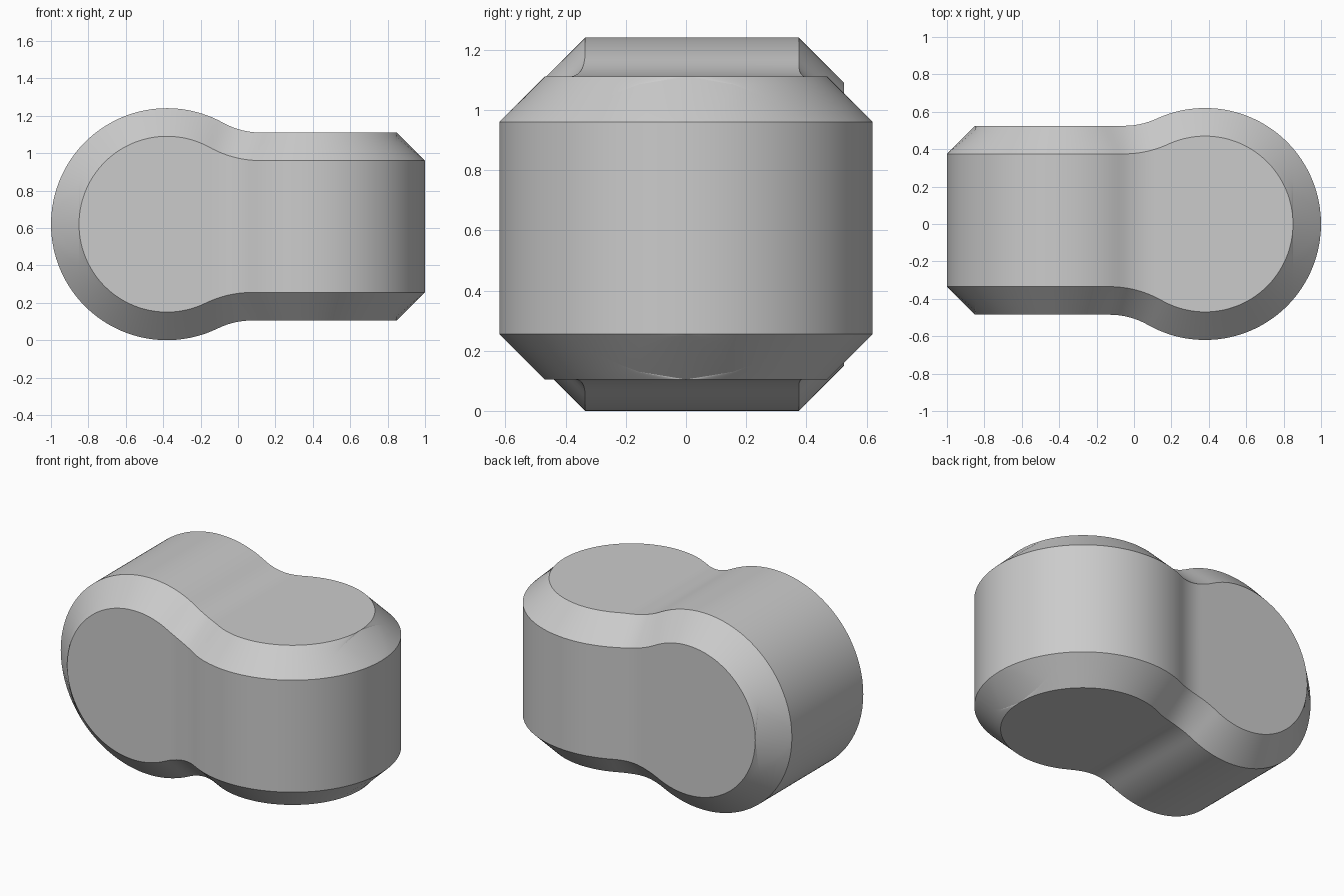
import bpy, bmesh, math

cube = bpy.data.objects.get("Cube")
if cube:
    bpy.data.objects.remove(cube, do_unlink=True)

R = 0.62        # radius of both drums
CX = 0.38       # drum centre distance from the middle
FILLET = 0.41   # blend radius between drum and flat bar
CHAMFER = 0.15
STEPS = 6       # strips across the chamfer


def profile(x, bar, inset):
    """Half height of drum + blend + flat bar, shrunk inward by inset."""
    reach = math.sqrt((R + FILLET) ** 2 - (bar + FILLET) ** 2)
    u = x + CX
    if u >= reach:
        return bar - inset
    if u >= reach * R / (R + FILLET) - inset * reach / (R + FILLET):
        return bar + FILLET - math.sqrt((FILLET + inset) ** 2 - (u - reach) ** 2)
    return math.sqrt(max(0, (R - inset) ** 2 - u * u))


def spread(a, b, n):
    """Stations from a to b, closer together at both ends."""
    return [a + (b - a) * (1 - math.cos(math.pi * i / n)) / 2 for i in range(n)]


def section(x):
    """Chamfered cross-section ring at station x."""
    low = max(0, CHAMFER - (1 - x))
    high = min(CHAMFER, 1 + x)
    ring = []
    # each corner: side sign, side bar, vertical sign, vertical bar
    for i, (sy, by, sz, bz) in enumerate([(1, 0.525, 1, 0.49), (1, 0.525, -1, 0.515),
                                          (-1, 0.485, -1, 0.515), (-1, 0.485, 1, 0.49)]):
        corner = []
        for k in range(STEPS + 1):
            d = low + (high - low) * k / STEPS
            corner.append((x, sy * profile(-x, by, CHAMFER - d),
                           R + sz * profile(x, bz, d)))
        ring += corner[::-1] if i % 2 else corner
    return ring


# Loft the two crossed drums as one body
edge = 1 - CHAMFER
stations = spread(-1, -edge, 14) + spread(-edge, edge, 96) + spread(edge, 1, 14) + [1]
bm = bmesh.new()
rings = [[bm.verts.new(p) for p in section(x)] for x in stations]
for a, b in zip(rings, rings[1:]):
    for i in range(len(a)):
        j = (i + 1) % len(a)
        bm.faces.new((a[i], a[j], b[j], b[i]))
bmesh.ops.remove_doubles(bm, verts=bm.verts, dist=1e-5)
bmesh.ops.recalc_face_normals(bm, faces=bm.faces)
mesh = bpy.data.meshes.new("crossed_drum_body")
bm.to_mesh(mesh)
bm.free()
body = bpy.data.objects.new("crossed_drum_body", mesh)
bpy.context.collection.objects.link(body)

# Plain grey finish
grey = bpy.data.materials.new("plain grey")
grey.use_nodes = True
colour = (0.6, 0.6, 0.6, 1)
grey.diffuse_color = colour
grey.node_tree.nodes["Principled BSDF"].inputs["Base Color"].default_value = colour
mesh.materials.append(grey)

bpy.ops.object.select_all(action="DESELECT")
body.select_set(True)
bpy.context.view_layer.objects.active = body
bpy.ops.object.shade_smooth_by_angle(angle=math.radians(25))
